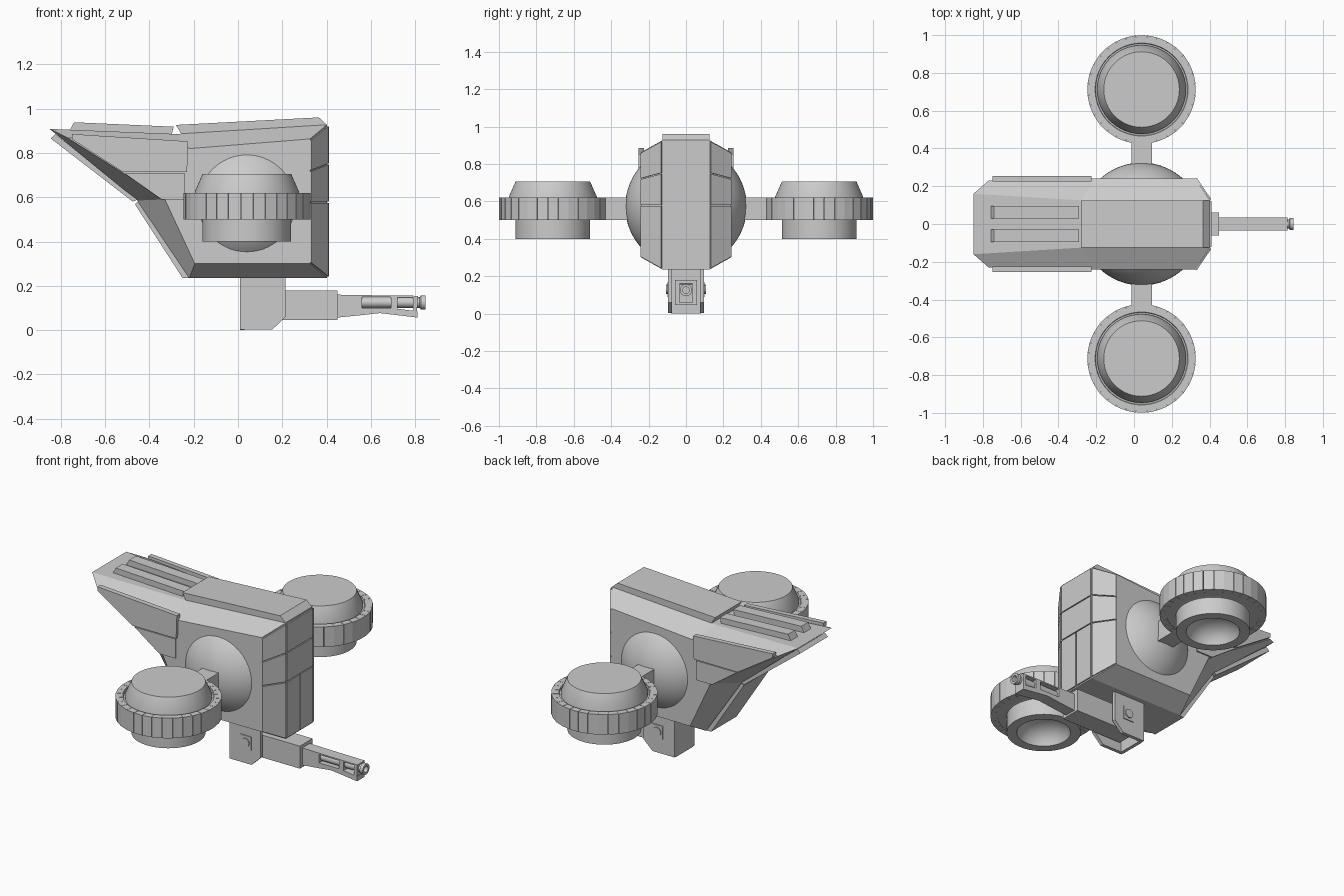
import bpy, bmesh, math
from mathutils import Vector

old = bpy.data.objects.get("Cube")
if old:
    bpy.data.objects.remove(old, do_unlink=True)

grey = bpy.data.materials.new("hull_grey")
grey.use_nodes = True
grey.diffuse_color = (0.6, 0.6, 0.6, 1)
grey.node_tree.nodes["Principled BSDF"].inputs["Base Color"].default_value = (0.6, 0.6, 0.6, 1)


def finish(name, bm, smooth=False):
    bmesh.ops.recalc_face_normals(bm, faces=bm.faces[:])
    mesh = bpy.data.meshes.new(name)
    bm.to_mesh(mesh)
    bm.free()
    mesh.materials.append(grey)
    ob = bpy.data.objects.new(name, mesh)
    bpy.context.collection.objects.link(ob)
    if smooth:
        bpy.ops.object.select_all(action='DESELECT')
        ob.select_set(True)
        bpy.context.view_layer.objects.active = ob
        bpy.ops.object.shade_smooth_by_angle(angle=math.radians(35))
    return ob


def loft(name, sections):
    """Skin a row of matching closed sections and cap both ends."""
    bm = bmesh.new()
    rings = [[bm.verts.new(p) for p in s] for s in sections]
    n = len(rings[0])
    for a, b in zip(rings, rings[1:]):
        for i in range(n):
            j = (i + 1) % n
            bm.faces.new((a[i], a[j], b[j], b[i]))
    bm.faces.new(rings[0])
    bm.faces.new(rings[-1])
    return finish(name, bm)


def prism(name, profile, y0, y1):
    """Extrude an x-z profile along y."""
    return loft(name, [[(x, y, z) for x, z in profile] for y in (y0, y1)])


def box(name, x0, x1, y0, y1, z0, z1):
    return prism(name, [(x0, z0), (x1, z0), (x1, z1), (x0, z1)], y0, y1)


def plate(name, corners, thick):
    """Raise a thin panel outward (+x side) from a flat quad."""
    pts = [Vector(c) for c in corners]
    n = (pts[1] - pts[0]).cross(pts[2] - pts[0]).normalized()
    if n.x < 0:
        n = -n
    return loft(name, [pts, [p + n * thick for p in pts]])


def lathe(name, profile, centre, axis='Z', steps=64):
    """Spin an (r, h) profile that starts and ends on the axis."""
    bm = bmesh.new()
    rings = []
    for r, h in profile:
        ring = []
        for i in range(steps if r > 0 else 1):
            a = math.tau * i / steps
            p = (r * math.cos(a), r * math.sin(a), h)
            p = (p[2], p[0], p[1]) if axis == 'X' else p
            ring.append(bm.verts.new(Vector(p) + Vector(centre)))
        rings.append(ring)
    for a, b in zip(rings, rings[1:]):
        for i in range(steps):
            j = (i + 1) % steps
            quad = [a[i % len(a)], a[j % len(a)], b[j % len(b)], b[i % len(b)]]
            bm.faces.new(list(dict.fromkeys(quad)))
    return finish(name, bm, True)


# Chamfered hull: small outline on the sides, large outline in the middle
side = [(-.77, .868), (-.21, .82), (.325, .863), (.325, .3), (-.195, .3), (-.33, .59)]
mid = [(-.85, .908), (-.28, .885), (.402, .927), (.402, .235), (-.22, .235), (-.455, .585)]


def section(outline, y, tip):
    return [(x, tip if i == 0 else y, z) for i, (x, z) in enumerate(outline)]


loft("hull", [section(side, -.24, -.23), section(mid, -.125, -.16),
              section(mid, .125, .16), section(side, .24, .23)])

# Front armour panels, separated by narrow seams
g = .003
for s in (-1, 1):
    for z0, z1 in ((.24, .577), (.577, .75), (.75, .922)):
        inner = g if z1 < .6 else 0
        plate("front_panel", [(.402, s * inner, z0 + g), (.402, s * (.125 - g), z0 + g),
                              (.402, s * (.125 - g), z1 - g), (.402, s * inner, z1 - g)], .008)
    for lo, hi in (((.24, .302), (.577, .577)), ((.577, .577), (.75, .72)), ((.75, .72), (.922, .86))):
        plate("corner_panel", [(.402, s * (.125 + g), lo[0] + g), (.325, s * .24, lo[1] + g),
                               (.325, s * .24, hi[1] - g), (.402, s * (.125 + g), hi[0] - g)], .008)

# Roof hatch and rails
prism("roof_hatch", [(-.25, .875), (-.28, .926), (.365, .96), (.402, .925), (.38, .9)], -.125, .125)
for s in (-1, 1):
    prism("roof_rail", [(-.765, .89), (-.74, .938), (-.29, .918), (-.30, .88)], s * .03, s * .095)

# Cheek panels on both flanks
    prism("upper_cheek_panel", [(-.75, .885), (-.225, .852), (-.23, .714), (-.52, .714), (-.75, .862)],
          s * .225, s * .255)
    prism("lower_cheek_panel", [(-.51, .706), (-.24, .706), (-.24, .59), (-.345, .59)],
          s * .225, s * .248)

# Belly armour under the nose
prism("nose_belly_plate", [(-.825, .885), (-.845, .865), (-.475, .58), (-.45, .59)], -.13, .13)
prism("lower_belly_plate", [(-.445, .585), (-.465, .568), (-.25, .235), (-.215, .235)], -.12, .12)

# Ball joint through the hull
R = .325
lathe("ball_joint", [(R * math.sin(math.pi * i / 32) if 0 < i < 32 else 0, R * math.cos(math.pi * i / 32))
                     for i in range(33)], (.04, 0, .572))

# Engine pods with slatted rings and hollow nozzles
slats = 32
for s in (-1, 1):
    c = Vector((.04, s * .712, 0))
    box("pod_arm", -.012, .094, s * .26, s * .46, .5, .62)
    lathe("pod_core", [(0, .705), (.2, .705), (.235, .625), (.235, .51), (.2, .5), (.2, .4),
                       (.145, .4), (.135, .43), (.105, .465), (.06, .487), (0, .495)], c)
    lathe("pod_ring", [(0, .61), (.243, .61), (.246, .618), (.278, .618),
                       (.278, .502), (.2, .502), (0, .502)], c)
    bm = bmesh.new()
    for k in range(slats):
        half = math.pi / slats * .96
        mid_a = math.tau * k / slats
        loop = [bm.verts.new(c + Vector((r * math.cos(mid_a + d), r * math.sin(mid_a + d), z)))
                for z in (.5, .62) for r, d in ((.25, -half), (.288, -half), (.288, half), (.25, half))]
        lo, hi = loop[:4], loop[4:]
        bm.faces.new(lo)
        bm.faces.new(hi)
        for i in range(4):
            j = (i + 1) % 4
            bm.faces.new((lo[i], lo[j], hi[j], hi[i]))
    finish("pod_slats", bm)

# Gun mount: two cheeks and a back wall, open underneath
cheek = [(.01, .24), (.215, .24), (.215, .06), (.155, .003), (.01, .003)]
box("mount_back", .01, .03, -.08, .08, 0, .24)
for s in (-1, 1):
    prism("mount_cheek", cheek, s * .075, s * .095)
    box("mount_bolt_plate", .085, .155, s * .09, s * .1, .09, .17)
    bolt = lathe("mount_bolt", [(0, 0), (.026, 0), (.026, .006), (0, .006)], (0, 0, 0), steps=16)
    bolt.rotation_euler.x = -s * math.pi / 2
    bolt.location = (.12, s * .1, .13)

# Gun body, slotted barrel housing and muzzle
box("gun_body", .05, .45, -.06, .06, .046, .18)
prism("barrel_rear", [(.45, .16), (.56, .158), (.56, .068), (.45, .057)], -.035, .035)
prism("barrel_top", [(.56, .158), (.81, .155), (.81, .147), (.56, .15)], -.035, .035)
prism("barrel_bottom", [(.56, .1), (.69, .1), (.81, .085), (.81, .057), (.64, .077), (.56, .068)], -.035, .035)
prism("barrel_post", [(.69, .152), (.72, .152), (.72, .09), (.69, .09)], -.035, .035)
prism("barrel_end", [(.79, .155), (.812, .155), (.806, .057), (.79, .06)], -.035, .035)
lathe("inner_barrel", [(0, .5), (.024, .5), (.024, .82), (.032, .825), (.032, .845),
                       (.018, .845), (.018, .82), (0, .82)], (0, 0, .125), 'X', 24)
